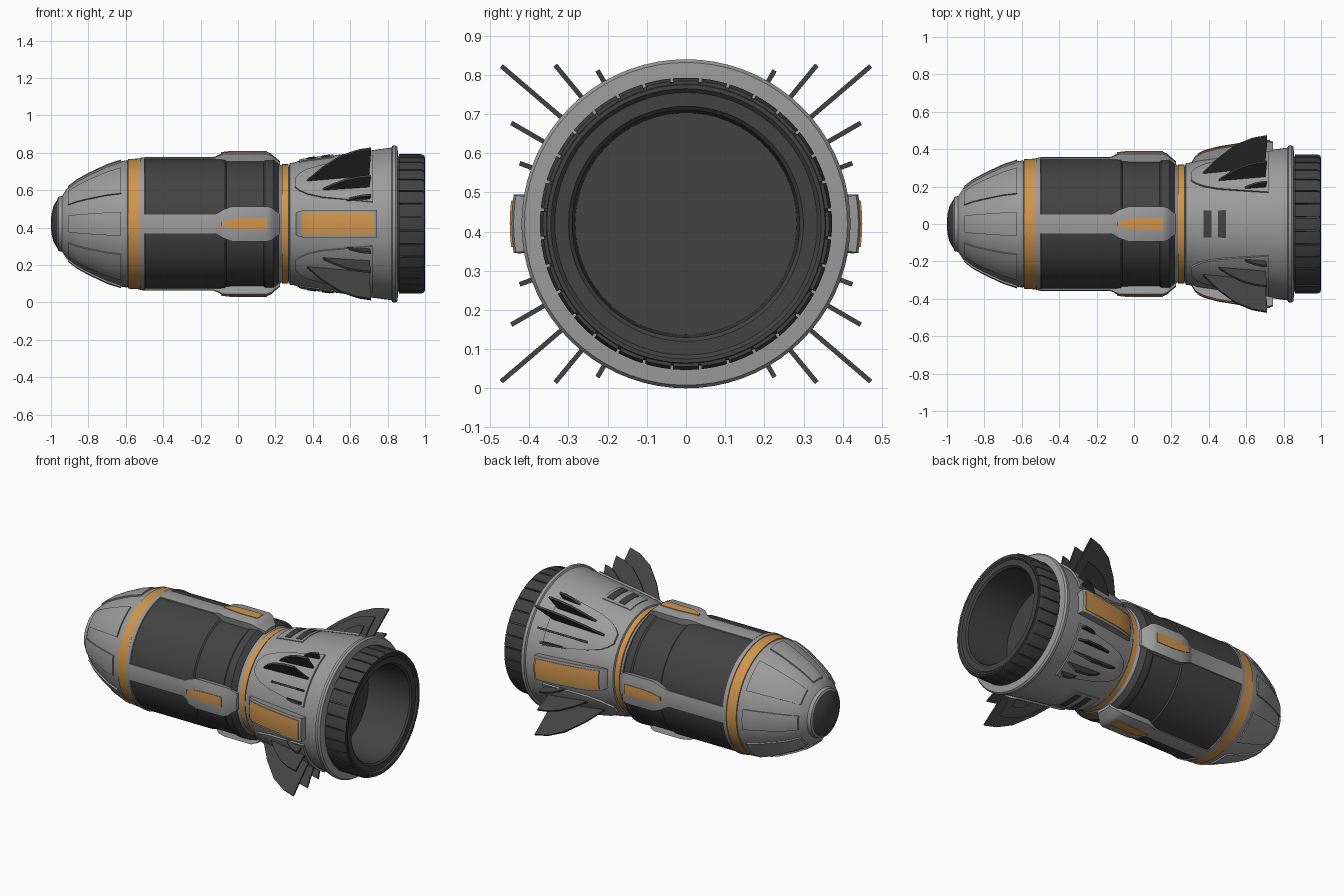
import bpy, bmesh, math
from mathutils import Vector

if "Cube" in bpy.data.objects:
    bpy.data.objects.remove(bpy.data.objects["Cube"])

ZC = 0.42  # height of the long axis


def material(name, rgb):
    m = bpy.data.materials.new(name)
    m.diffuse_color = (*rgb, 1)
    m.use_nodes = True
    m.node_tree.nodes["Principled BSDF"].inputs["Base Color"].default_value = m.diffuse_color
    return m


GRAY = material("light gray metal", (0.33, 0.33, 0.33))
DARK = material("dark gray", (0.055, 0.055, 0.055))
ORANGE = material("orange", (0.62, 0.30, 0.075))


def pt(x, ang, r):
    a = math.radians(ang)
    return Vector((x, r * math.cos(a), ZC + r * math.sin(a)))


def finish(bm, name, mat, smooth=30):
    me = bpy.data.meshes.new(name)
    bm.to_mesh(me)
    bm.free()
    me.materials.append(mat)
    ob = bpy.data.objects.new(name, me)
    bpy.context.collection.objects.link(ob)
    if smooth:
        bpy.ops.object.select_all(action='DESELECT')
        ob.select_set(True)
        bpy.context.view_layer.objects.active = ob
        bpy.ops.object.shade_smooth_by_angle(angle=math.radians(smooth))
    return ob


def lathe(name, mat, profile, n=72):
    """Revolve (x, r) points, given from nose to tail on the outside."""
    bm = bmesh.new()
    rings = [[bm.verts.new(pt(x, 360 * i / n, r)) for i in range(n)] for x, r in profile]
    for a, b in zip(rings, rings[1:]):
        for i in range(n):
            j = (i + 1) % n
            bm.faces.new((a[i], a[j], b[j], b[i]))
    bmesh.ops.remove_doubles(bm, verts=bm.verts, dist=1e-5)
    return finish(bm, name, mat)


def add_panel(bm, stations, depth, n=8):
    """Curved plate from (x, angle_lo, angle_hi, r) stations, with a skirt."""
    rows = [[bm.verts.new(pt(x, lo + (hi - lo) * i / n, r)) for i in range(n + 1)]
            for x, lo, hi, r in stations]
    faces = []
    for a, b in zip(rows, rows[1:]):
        for i in range(n):
            faces.append(bm.faces.new((a[i], a[i + 1], b[i + 1], b[i])))
    edge = {e for f in faces for e in f.edges if e.is_boundary}
    ext = bmesh.ops.extrude_edge_only(bm, edges=list(edge))
    for v in [g for g in ext["geom"] if isinstance(g, bmesh.types.BMVert)]:
        radial = Vector((0, v.co.y, v.co.z - ZC))
        v.co -= radial.normalized() * depth
    whole = list({f for f in bm.faces if f in faces or any(fe in faces for e in f.edges for fe in e.link_faces)})
    bmesh.ops.recalc_face_normals(bm, faces=whole)
    f = faces[0]
    f.normal_update()
    c = f.calc_center_median()
    if f.normal.dot(Vector((0, c.y, c.z - ZC))) < 0:
        bmesh.ops.reverse_faces(bm, faces=whole)


def panels(name, mat, centres, stations, depth=0.02, n=8):
    """Copies of a plate; stations are (x, half_angle, r)."""
    bm = bmesh.new()
    for c in centres:
        add_panel(bm, [(x, c - h, c + h, r) for x, h, r in stations], depth, n)
    return finish(bm, name, mat)


def radius(profile, x):
    for (x0, r0), (x1, r1) in zip(profile, profile[1:]):
        if x0 <= x <= x1:
            return r0 + (r1 - r0) * (x - x0) / (x1 - x0)


CARDINAL = [0, 90, 180, 270]
QUADRANTS = [lambda a: a, lambda a: 180 - a, lambda a: 180 + a, lambda a: 360 - a]

# nose
lathe("nose_tip", DARK, [(-1, 0), (-0.998, 0.05), (-0.987, 0.095), (-0.963, 0.135)])
nose = [(-0.965, 0.135), (-0.96, 0.145), (-0.94, 0.15), (-0.915, 0.188), (-0.86, 0.23), (-0.8, 0.263),
        (-0.7, 0.31), (-0.62, 0.336), (-0.59, 0.341)]
lathe("nose_cone", GRAY, nose)
nx = [-0.91, -0.86, -0.8, -0.7, -0.625]
panels("narrow_nose_panels", GRAY, CARDINAL,
       [(x, 12.5 - 0.5 * i, radius(nose, x) + 0.01) for i, x in enumerate(nx)])
panels("wide_nose_panels", GRAY, [45, 135, 225, 315],
       [(x, 14 + i * 0.6, radius(nose, x) + 0.01) for i, x in enumerate(nx)])
lathe("front_orange_band", ORANGE, [(-0.59, 0.335), (-0.588, 0.346), (-0.525, 0.35), (-0.523, 0.34)])
lathe("front_gray_band", GRAY, [(-0.525, 0.34), (-0.523, 0.353), (-0.5, 0.356), (-0.497, 0.345)])

# main body
lathe("main_body", DARK, [(-0.5, 0.35), (-0.07, 0.35), (-0.062, 0.343), (0.135, 0.343), (0.145, 0.35),
                          (0.19, 0.35), (0.215, 0.325), (0.22, 0.30)])
panels("body_strips", GRAY, CARDINAL,
       [(-0.5, 8.2, 0.357), (-0.13, 8.2, 0.357), (-0.11, 9, 0.365), (-0.08, 11.5, 0.382),
        (-0.03, 14, 0.386), (0.155, 14, 0.386), (0.18, 13.5, 0.375), (0.195, 12, 0.36),
        (0.225, 9, 0.335)], 0.045)
panels("strip_inlays", ORANGE, CARDINAL,
       [(-0.09, 1.5, 0.384), (-0.04, 3.7, 0.39), (0.03, 4.6, 0.39), (0.155, 4.6, 0.39)], 0.008)

# neck
lathe("neck", GRAY, [(0.205, 0.325), (0.225, 0.318), (0.24, 0.308), (0.275, 0.308), (0.28, 0.325)])
lathe("neck_orange_band", ORANGE, [(0.234, 0.30), (0.236, 0.319), (0.27, 0.319), (0.272, 0.30)])

# flared rear section
rear = [(0.272, 0.308), (0.277, 0.325), (0.30, 0.328), (0.34, 0.343), (0.82, 0.408)]
lathe("rear_section", GRAY, rear + [(0.825, 0.418), (0.842, 0.42), (0.853, 0.412), (0.856, 0.36)])

# raised plates carrying the fins
bm = bmesh.new()
for q in QUADRANTS:
    add_panel(bm, [(x, q(lo), q(hi), radius(rear, x) + 0.012) for x, lo, hi in
                   [(0.305, 36, 46), (0.33, 31, 51), (0.37, 27, 55), (0.45, 23, 59), (0.72, 17, 65)]],
              0.025, 12)
finish(bm, "fin_base_plates", GRAY)

# fins, five per quadrant: angle, start x, tip radius
bm = bmesh.new()
for ang, x0, tip in [(20, 0.58, 0.452), (30, 0.44, 0.515), (40.5, 0.36, 0.62),
                     (50.5, 0.44, 0.525), (60, 0.58, 0.452)]:
    r0 = radius(rear, x0)
    lead = [(0, 0), (0.25, 0.42), (0.52, 0.76), (0.77, 0.93), (1, 1)]
    outline = [(x0 + (0.712 - x0) * t, r0 + (tip - r0) * f) for t, f in lead] + [(0.70, 0.38)]
    for q in QUADRANTS:
        a = q(ang)
        side = pt(0, a + 90, 1) - Vector((0, 0, ZC))
        loops = [[bm.verts.new(pt(x, a, r) + side * s) for x, r in outline] for s in (-0.006, 0.006)]
        bm.faces.new(loops[0])
        bm.faces.new(loops[1][::-1])
        for i in range(len(outline)):
            j = (i + 1) % len(outline)
            bm.faces.new((loops[0][i], loops[1][i], loops[1][j], loops[0][j]))
bmesh.ops.recalc_face_normals(bm, faces=bm.faces)
finish(bm, "fins", DARK, 0)

# side housings with orange covers
panels("side_housings", GRAY, [0, 180],
       [(0.31, 10, 0.335), (0.33, 11, 0.365), (0.37, 11, 0.388), (0.45, 10.5, 0.41), (0.6, 10, 0.434),
        (0.725, 9.6, 0.446), (0.742, 9.6, 0.44)], 0.06)
panels("side_covers", ORANGE, [0, 180],
       [(0.34, 8.8, 0.376), (0.37, 8.8, 0.393), (0.45, 8.4, 0.415), (0.6, 7.9, 0.439), (0.728, 7.6, 0.45)],
       0.009)

# vents on top and bottom
panels("vent_frames", GRAY, [90, 270],
       [(x, 14.5, radius(rear, x) + 0.005) for x in (0.325, 0.345, 0.51)], 0.015)
for k, x0 in enumerate((0.372, 0.45)):
    panels(f"vent_slot_{k + 1}", DARK, [90, 270],
           [(x, 11.5, radius(rear, x) + 0.008) for x in (x0, x0 + 0.042)], 0.008)

# hollow tail nozzle with ribs
lathe("nozzle", DARK, [(0.85, 0.36), (0.985, 0.364), (1.0, 0.355), (1.0, 0.345), (0.99, 0.335), (0.99, 0.30),
                       (0.98, 0.29), (0.70, 0.283), (0.70, 0)])
panels("nozzle_ribs", DARK, [360 * i / 32 for i in range(32)],
       [(0.86, 5.1, 0.373), (0.978, 5.1, 0.373), (0.997, 5.1, 0.365)], 0.02, 3)
